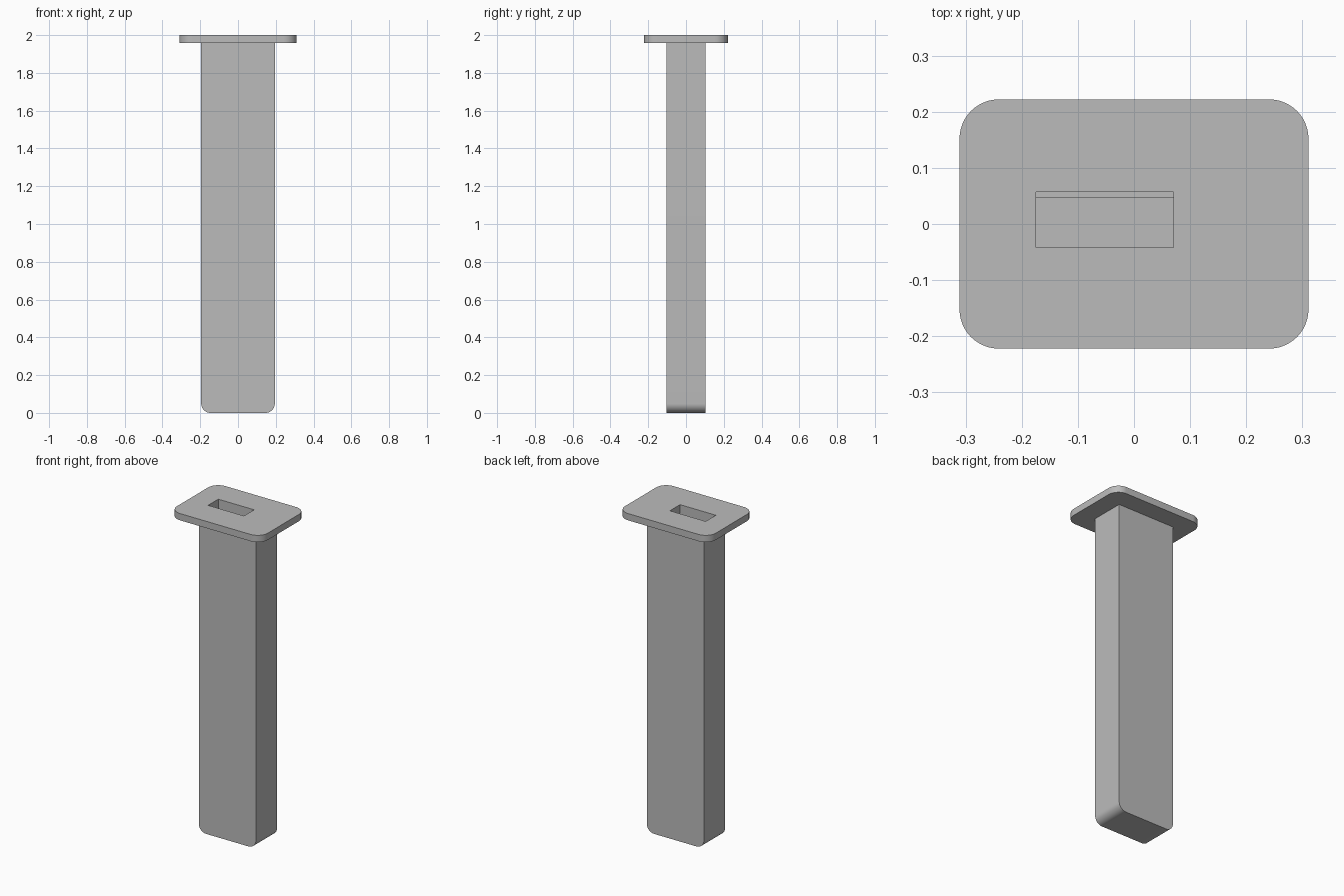
import bpy
import bmesh
from math import cos, sin, pi, radians
from mathutils import Vector

cube = bpy.data.objects.get("Cube")
if cube:
    bpy.data.objects.remove(cube, do_unlink=True)

# Single plain grey
grey = bpy.data.materials.new("plain grey")
grey.use_nodes = True
colour = (0.5, 0.5, 0.5, 1)
grey.diffuse_color = colour
grey.node_tree.nodes["Principled BSDF"].inputs["Base Color"].default_value = colour


def rounded_rect(x0, x1, y0, y1, radii, steps=12):
    """Counter-clockwise outline; radii start at the lower left corner."""
    outline = []
    corners = [(x0, y0, 1, 1), (x1, y0, -1, 1), (x1, y1, -1, -1), (x0, y1, 1, -1)]
    for i, ((cx, cy, sx, sy), r) in enumerate(zip(corners, radii)):
        if r == 0:
            outline.append((cx, cy))
            continue
        for k in range(steps + 1):
            a = pi + (i + k / steps) * pi / 2
            outline.append((cx + sx * r + r * cos(a), cy + sy * r + r * sin(a)))
    return outline


def prism(name, outline, place, direction):
    """Extrude an outline, positioned by place(u, v), along direction."""
    bm = bmesh.new()
    face = bm.faces.new([bm.verts.new(place(u, v)) for u, v in outline])
    result = bmesh.ops.extrude_face_region(bm, geom=[face])
    moved = [g for g in result["geom"] if isinstance(g, bmesh.types.BMVert)]
    bmesh.ops.translate(bm, verts=moved, vec=Vector(direction))
    bmesh.ops.recalc_face_normals(bm, faces=bm.faces)
    mesh = bpy.data.meshes.new(name)
    bm.to_mesh(mesh)
    bm.free()
    mesh.materials.append(grey)
    obj = bpy.data.objects.new(name, mesh)
    bpy.context.collection.objects.link(obj)
    return obj


PLATE_BOTTOM, TOP = 1.958, 2.0

# Post, with its lower side edges rounded
post = prism("post", rounded_rect(-0.195, 0.195, 0, PLATE_BOTTOM, (0.05, 0.05, 0, 0)),
             lambda u, v: (u, -0.104, v), (0, 0.208, 0))

# Cap plate with rounded corners
plate = prism("cap_plate", rounded_rect(-0.311, 0.311, -0.222, 0.222, (0.07,) * 4),
              lambda u, v: (u, v, PLATE_BOTTOM), (0, 0, TOP - PLATE_BOTTOM))

# Off-centre slot with a narrow ledge along its back wall
slot_profile = [(-0.042, 0.1), (0.046, 0.1), (0.046, 1.0),
                (0.057, 1.0), (0.057, 2.1), (-0.042, 2.1)]
cutter = prism("slot_cutter", slot_profile, lambda u, v: (-0.175, u, v), (0.245, 0, 0))
cutter.hide_render = True

for part in (post, plate):
    bpy.ops.object.select_all(action="DESELECT")
    part.select_set(True)
    bpy.context.view_layer.objects.active = part
    cut = part.modifiers.new("slot", "BOOLEAN")
    cut.operation = "DIFFERENCE"
    cut.solver = "EXACT"
    cut.object = cutter
    bpy.ops.object.modifier_apply(modifier=cut.name)
    bpy.ops.object.shade_smooth_by_angle(angle=radians(30))

bpy.data.objects.remove(cutter, do_unlink=True)
